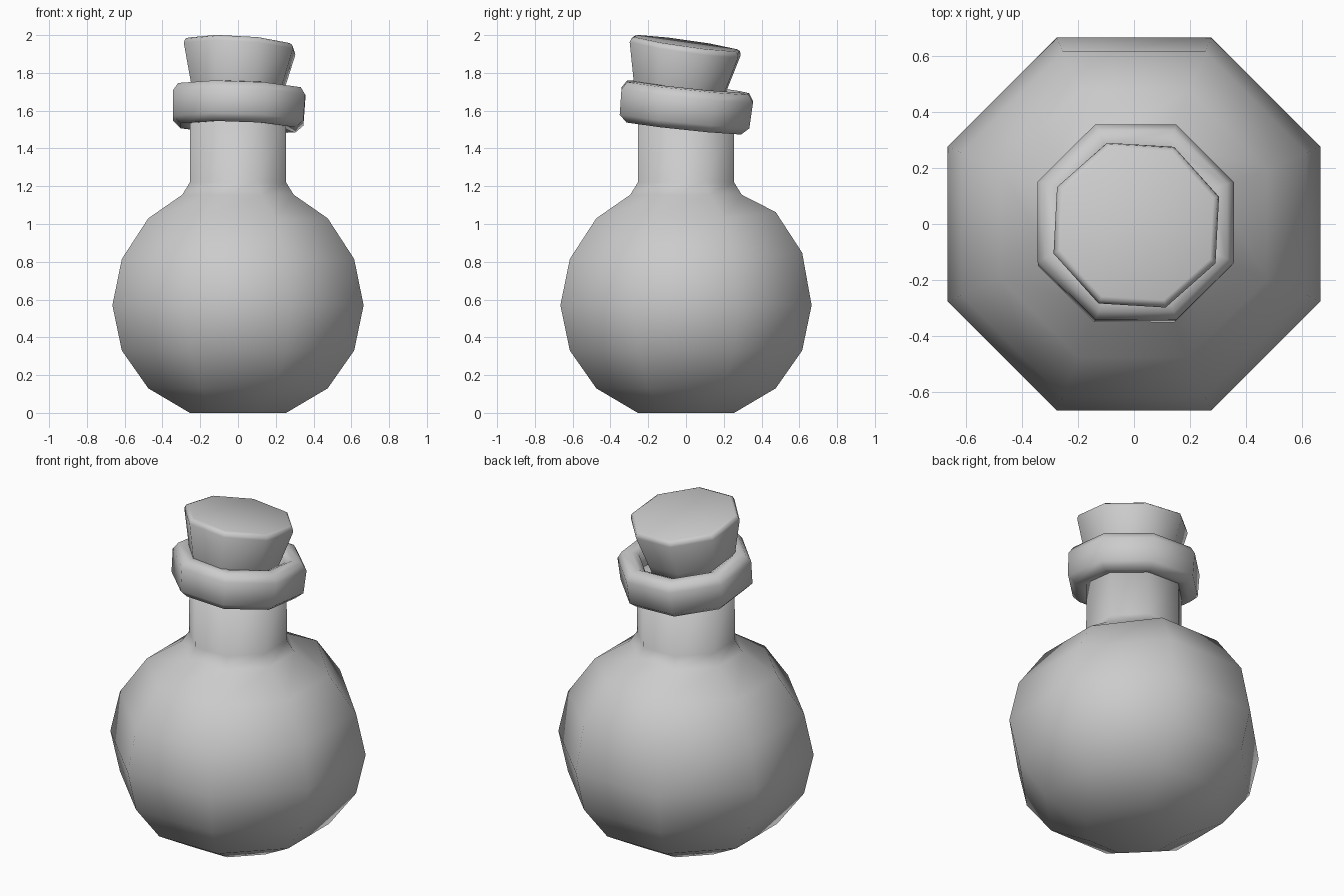
import bpy, bmesh, math
from mathutils import Matrix, Vector

if "Cube" in bpy.data.objects:
    bpy.data.objects.remove(bpy.data.objects["Cube"])

SIDES = 8


def lathe(name, profile, loc=(0, 0, 0), tilt=(0, 0, 0), cap=True, close=False):
    """Eight-sided turned shape; profile holds (flat-to-centre distance, z)."""
    bm = bmesh.new()
    rings = []
    for dist, z in profile:
        r = dist / math.cos(math.pi / SIDES)
        angles = [(i + 0.5) * 2 * math.pi / SIDES for i in range(SIDES)]
        rings.append([bm.verts.new((r * math.cos(a), r * math.sin(a), z)) for a in angles])
    pairs = list(zip(rings, rings[1:]))
    if close:
        pairs.append((rings[-1], rings[0]))
    for low, high in pairs:
        for i in range(SIDES):
            j = (i + 1) % SIDES
            bm.faces.new((low[i], low[j], high[j], high[i]))
    if cap:
        bm.faces.new(rings[0][::-1])
        bm.faces.new(rings[-1])
    rx, ry, rz = (math.radians(t) for t in tilt)
    turn = Matrix.Rotation(rx, 4, 'X') @ Matrix.Rotation(ry, 4, 'Y') @ Matrix.Rotation(rz, 4, 'Z')
    bm.transform(Matrix.Translation(Vector(loc)) @ turn)
    bmesh.ops.recalc_face_normals(bm, faces=bm.faces)
    mesh = bpy.data.meshes.new(name)
    bm.to_mesh(mesh)
    bm.free()
    mesh.shade_smooth()
    obj = bpy.data.objects.new(name, mesh)
    bpy.context.collection.objects.link(obj)
    return obj


# Round flask body with neck
flask = lathe("flask_body", [
    (0.255, 0.0), (0.475, 0.13), (0.615, 0.33), (0.665, 0.57), (0.615, 0.815),
    (0.475, 1.03), (0.295, 1.155), (0.255, 1.22), (0.253, 1.6)])

# Slightly raised shoulder at the back
for v in flask.data.vertices:
    if 0.8 < v.co.z < 1.1 and v.co.y > 0.45 and abs(v.co.x) < 0.3:
        v.co.z += 0.033

# Tilted rounded lip around the neck
lathe("neck_lip", [
    (0.235, -0.10), (0.305, -0.108), (0.345, -0.07), (0.35, 0.065),
    (0.325, 0.105), (0.275, 0.112), (0.235, 0.09)],
    loc=(0.004, 0, 1.617), tilt=(-6, 2, 0), cap=False, close=True)

# Tapered cork, twisted a little and leaning with the lip
lathe("cork", [
    (0.215, -0.34), (0.242, -0.23), (0.29, -0.03), (0.283, -0.008), (0.268, 0.0)],
    loc=(0.01, 0, 1.957), tilt=(-8, 3.5, -3))
